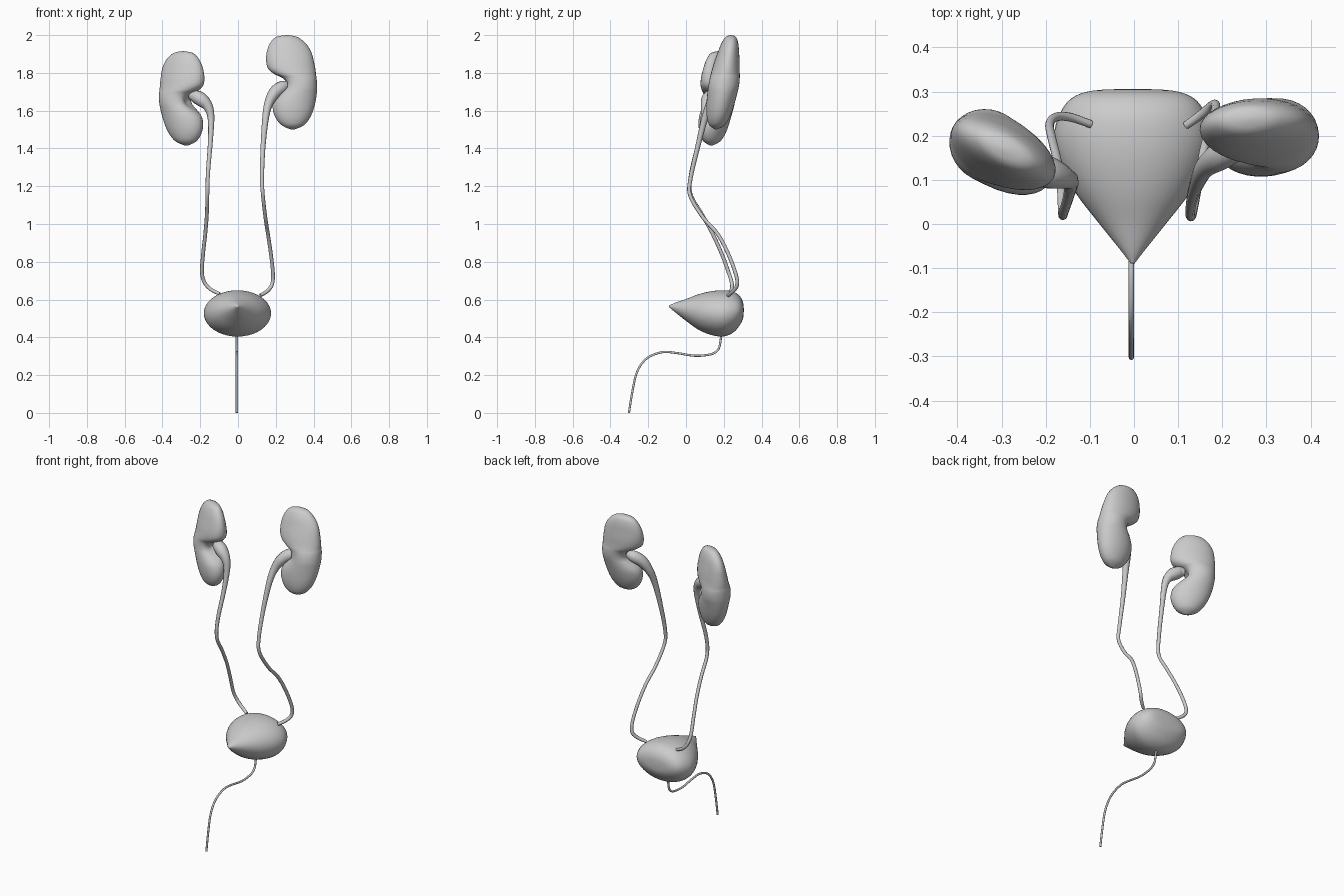
import bpy, bmesh, math
from mathutils import Vector

if "Cube" in bpy.data.objects:
    bpy.data.objects.remove(bpy.data.objects["Cube"])


def smooth_rows(rows, steps):
    """Catmull-Rom interpolation of rows of numbers."""
    out = []
    n = len(rows)
    for i in range(n - 1):
        p = [rows[max(0, min(n - 1, i + k))] for k in (-1, 0, 1, 2)]
        for s in range(steps):
            t = s / steps
            out.append([0.5 * (2 * b + (c - a) * t + (2 * a - 5 * b + 4 * c - d) * t * t
                               + (3 * b - a - 3 * c + d) * t ** 3)
                        for a, b, c, d in zip(*p)])
    out.append(list(rows[-1]))
    return out


def loft(name, rings):
    """Skin a list of closed rings and cap both ends."""
    bm = bmesh.new()
    loops = [[bm.verts.new(p) for p in ring] for ring in rings]
    for a, b in zip(loops, loops[1:]):
        for i in range(len(a)):
            j = (i + 1) % len(a)
            bm.faces.new((a[i], a[j], b[j], b[i]))
    bm.faces.new(loops[0])
    bm.faces.new(loops[-1])
    bmesh.ops.recalc_face_normals(bm, faces=bm.faces[:])
    me = bpy.data.meshes.new(name)
    bm.to_mesh(me)
    bm.free()
    for f in me.polygons:
        f.use_smooth = True
    ob = bpy.data.objects.new(name, me)
    bpy.context.collection.objects.link(ob)
    return ob


def tube(name, pts):
    """Tapered tube through points (x, y, z, radius)."""
    cu = bpy.data.curves.new(name, 'CURVE')
    cu.dimensions = '3D'
    cu.bevel_depth = 1.0
    cu.bevel_resolution = 3
    cu.use_fill_caps = True
    rows = smooth_rows(pts, 6)
    sp = cu.splines.new('POLY')
    sp.points.add(len(rows) - 1)
    for p, (x, y, z, r) in zip(sp.points, rows):
        p.co = (x, y, z, 1)
        p.radius = r
    sp.use_smooth = True
    ob = bpy.data.objects.new(name, cu)
    bpy.context.collection.objects.link(ob)
    bpy.ops.object.select_all(action='DESELECT')
    ob.select_set(True)
    bpy.context.view_layer.objects.active = ob
    bpy.ops.object.convert(target='MESH')
    bpy.ops.object.shade_smooth_by_angle(angle=math.radians(50))


# kidney profile: height, inner edge, outer edge, half thickness
KIDNEY = [(.25, -.03, -.02, .003), (.24, -.085, .03, .028), (.205, -.117, .075, .045),
          (.16, -.133, .103, .056), (.11, -.136, .117, .067), (.07, -.125, .125, .073),
          (.043, -.095, .128, .077), (.025, -.063, .131, .079), (0, -.047, .133, .081),
          (-.03, -.05, .134, .081), (-.06, -.073, .132, .079), (-.10, -.098, .126, .076),
          (-.15, -.1, .113, .069), (-.195, -.082, .092, .057), (-.23, -.05, .06, .038),
          (-.25, -.003, .012, .003)]


def kidney(name, side, centre, yaw, lean_y, lean_x):
    c, s = math.cos(yaw), math.sin(yaw)
    rings = []
    for h, a, b, w in smooth_rows(KIDNEY, 3):
        ring = []
        for k in range(32):
            t = 2 * math.pi * k / 32
            u = (a + b) / 2 + (b - a) / 2 * math.cos(t)
            v = w * math.sin(t)
            # hollow between the lips of the hilum
            u += .03 * max(0, -math.cos(t)) ** 8 * math.exp(-((h + .015) / .04) ** 2)
            ring.append((side * (centre[0] + u * c - v * s + lean_x * h),
                         centre[1] + u * s + v * c + lean_y * h, centre[2] + h))
        rings.append(ring)
    loft(name, rings)


kidney("kidney_left", 1, (.285, .2, 1.75), math.radians(3), .16, 0)
kidney("kidney_right", -1, (.292, .157, 1.665), math.radians(28), .1, .09)

# ureters, flaring into the renal pelvis at the top
tube("ureter_left", [
    (.27, .19, 1.735, .02), (.235, .18, 1.725, .034), (.195, .155, 1.695, .033),
    (.163, .13, 1.64, .024), (.146, .1, 1.56, .018), (.132, .06, 1.40, .013),
    (.127, .024, 1.24, .011), (.132, .022, 1.15, .01), (.145, .09, 1.035, .01),
    (.158, .165, .95, .01), (.173, .22, .85, .01), (.185, .262, .74, .01),
    (.18, .271, .68, .01), (.155, .25, .645, .01), (.118, .223, .622, .009)])
tube("ureter_right", [
    (-.25, .15, 1.675, .02), (-.225, .13, 1.675, .034), (-.19, .115, 1.655, .036),
    (-.158, .105, 1.62, .026), (-.143, .095, 1.56, .018), (-.146, .07, 1.44, .013),
    (-.159, .028, 1.27, .011), (-.162, .024, 1.16, .01), (-.165, .085, 1.05, .01),
    (-.173, .14, .95, .01), (-.185, .19, .84, .01), (-.191, .225, .745, .01),
    (-.177, .242, .69, .01), (-.145, .242, .655, .01), (-.098, .226, .63, .009)])

# bladder: depth, half width, bottom, top
BLADDER = [(-.09, .004, .56, .568), (-.06, .027, .535, .582), (0, .075, .487, .603),
           (.07, .129, .438, .629), (.14, .166, .411, .645), (.2, .178, .405, .649),
           (.25, .165, .425, .642), (.285, .138, .465, .618), (.302, .09, .5, .585),
           (.306, .005, .54, .55)]
rings = []
for y, w, lo, hi in smooth_rows(BLADDER, 4):
    rings.append([(w * math.cos(t) - .003, y, (lo + hi) / 2 + (hi - lo) / 2 * math.sin(t))
                  for t in (2 * math.pi * k / 40 for k in range(40))])
loft("bladder", rings)

# urethra
tube("urethra", [(-.006, y, z, .006) for y, z in [
    (.186, .43), (.184, .39), (.173, .34), (.145, .315), (.1, .305), (.04, .303),
    (-.05, .317), (-.12, .322), (-.19, .3), (-.235, .26), (-.265, .2),
    (-.287, .095), (-.302, 0)]])
